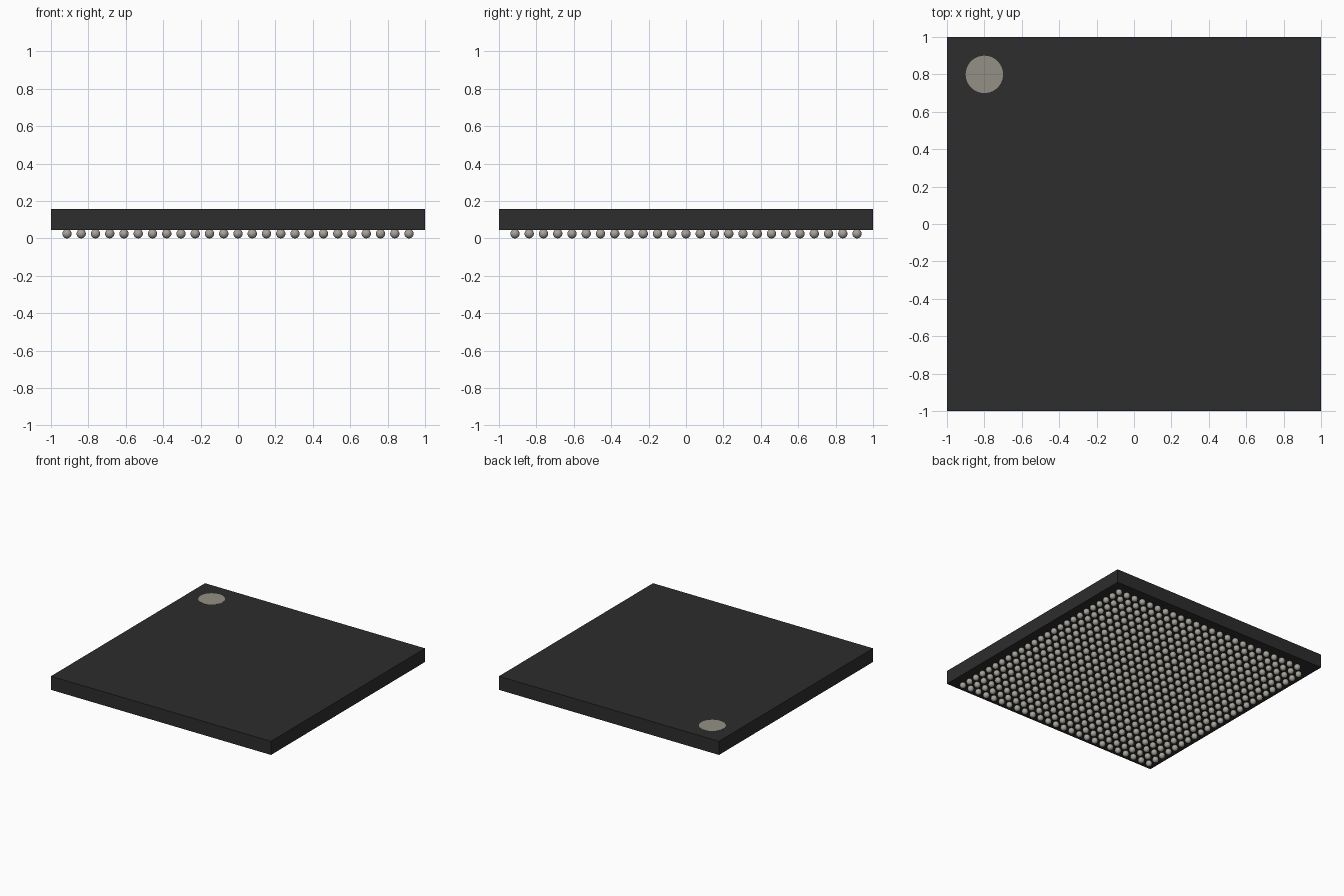
import bpy
import bmesh
from mathutils import Matrix

if "Cube" in bpy.data.objects:
    bpy.data.objects.remove(bpy.data.objects["Cube"], do_unlink=True)

BODY_BOTTOM, BODY_TOP = 0.045, 0.157
BALL_RADIUS, PITCH, COUNT = 0.025, 0.0762, 25


def material(name, color, roughness):
    mat = bpy.data.materials.new(name)
    mat.use_nodes = True
    mat.diffuse_color = (*color, 1)
    shader = mat.node_tree.nodes["Principled BSDF"]
    shader.inputs["Base Color"].default_value = (*color, 1)
    shader.inputs["Roughness"].default_value = roughness
    return mat


def make_mesh(name, bm, mat, smooth=False):
    mesh = bpy.data.meshes.new(name)
    for face in bm.faces:
        face.smooth = smooth
    bm.to_mesh(mesh)
    bm.free()
    mesh.materials.append(mat)
    return mesh


def add_object(name, mesh, location):
    obj = bpy.data.objects.new(name, mesh)
    obj.location = location
    bpy.context.collection.objects.link(obj)
    return obj


def repeat(obj, count, offset):
    array = obj.modifiers.new("Array", 'ARRAY')
    array.count = count
    array.use_relative_offset = False
    array.use_constant_offset = True
    array.constant_offset_displace = offset


black = material("black plastic", (0.026, 0.026, 0.026), 0.6)
grey = material("warm grey marking", (0.29, 0.28, 0.235), 0.6)
silver = material("solder silver", (0.38, 0.365, 0.32), 0.5)

# Square package body
bm = bmesh.new()
bmesh.ops.create_cube(bm, size=1, matrix=Matrix.Diagonal((2, 2, BODY_TOP - BODY_BOTTOM, 1)))
add_object("package_body", make_mesh("package_body", bm, black),
           (0, 0, (BODY_TOP + BODY_BOTTOM) / 2))

# Thin round marker in the back corner of the top
bm = bmesh.new()
bmesh.ops.create_cone(bm, cap_ends=True, segments=48, radius1=0.1, radius2=0.1, depth=0.002)
add_object("corner_marker", make_mesh("corner_marker", bm, grey), (-0.8, 0.8, BODY_TOP))

# One solder ball, shared by all rows
bm = bmesh.new()
bmesh.ops.create_uvsphere(bm, u_segments=16, v_segments=10, radius=BALL_RADIUS)
ball = make_mesh("solder_ball", bm, silver, smooth=True)
edge = (COUNT - 1) / 2 * PITCH

# Full rows of balls
grid = add_object("solder_ball_grid", ball, (-edge, -edge, BALL_RADIUS))
repeat(grid, COUNT, (PITCH, 0, 0))
repeat(grid, COUNT - 1, (0, PITCH, 0))

# Back row, without the ball under the marker corner
back_row = add_object("solder_ball_back_row", ball, (-edge + PITCH, edge, BALL_RADIUS))
repeat(back_row, COUNT - 1, (PITCH, 0, 0))
